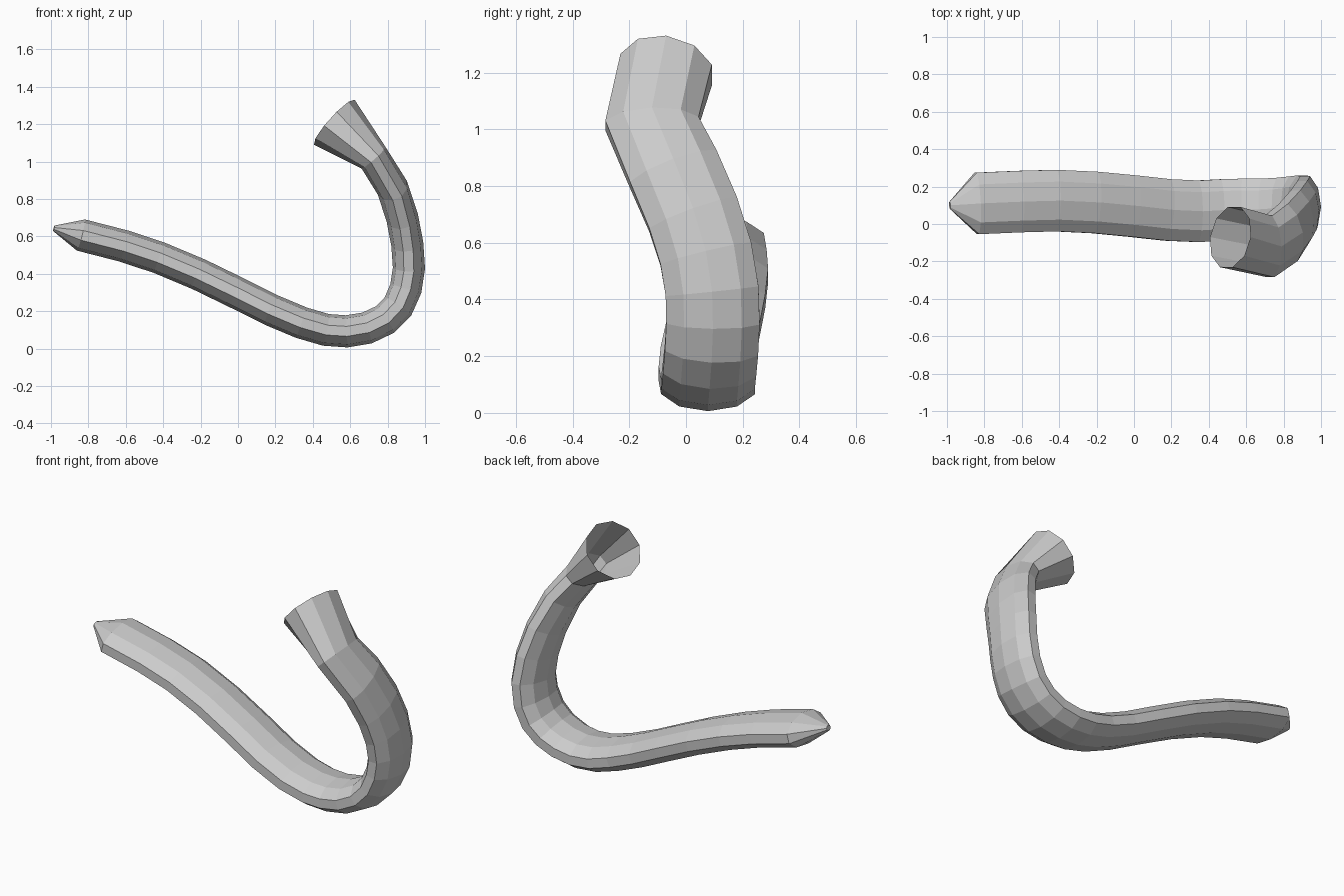
import bpy, bmesh, math
from mathutils import Vector

if "Cube" in bpy.data.objects:
    bpy.data.objects.remove(bpy.data.objects["Cube"])

SIDES = 10

# Centre line of the tube: x, y, z of each ring, from the pointed tip to the open mouth
path = [Vector(p) for p in (
    (-0.985, 0.10, 0.643), (-0.84, 0.11, 0.607), (-0.61, 0.12, 0.548), (-0.42, 0.125, 0.485),
    (-0.21, 0.115, 0.397), (0.0, 0.095, 0.295), (0.18, 0.075, 0.205), (0.34, 0.068, 0.138),
    (0.47, 0.075, 0.100), (0.58, 0.078, 0.092), (0.69, 0.078, 0.110), (0.785, 0.083, 0.155),
    (0.855, 0.09, 0.225), (0.897, 0.095, 0.32), (0.914, 0.092, 0.43), (0.905, 0.07, 0.56),
    (0.878, 0.025, 0.70), (0.825, -0.045, 0.86), (0.725, -0.12, 1.02), (0.515, -0.07, 1.21))]
last = len(path) - 1


def half_sizes(i):
    """Half width and half thickness of a ring: flattened body, tiny tip, round mouth."""
    if i == 0:
        return 0.02, 0.015
    if i == last:
        return 0.172, 0.162
    return 0.173, 0.086


bm = bmesh.new()
rings = []
for i, centre in enumerate(path):
    before = path[max(i - 1, 1)] if i else path[0]
    tangent = (path[min(i + 1, last)] - before).normalized()
    wide = Vector((0, 1, 0))
    wide = (wide - tangent * wide.dot(tangent)).normalized()
    thin = tangent.cross(wide)
    w, t = half_sizes(i)
    ring = []
    for k in range(SIDES):
        a = 2 * math.pi * (k + 0.5) / SIDES
        ring.append(bm.verts.new(centre + wide * w * math.cos(a) + thin * t * math.sin(a)))
    rings.append(ring)

# Tube walls; the mouth stays open
for a, b in zip(rings, rings[1:]):
    for k in range(SIDES):
        n = (k + 1) % SIDES
        bm.faces.new((a[k], a[n], b[n], b[k]))

# Closed tip
bm.faces.new(rings[0])
bmesh.ops.recalc_face_normals(bm, faces=bm.faces)

mesh = bpy.data.meshes.new("curved_tube")
bm.to_mesh(mesh)
bm.free()
bpy.context.collection.objects.link(bpy.data.objects.new("curved_tube", mesh))
